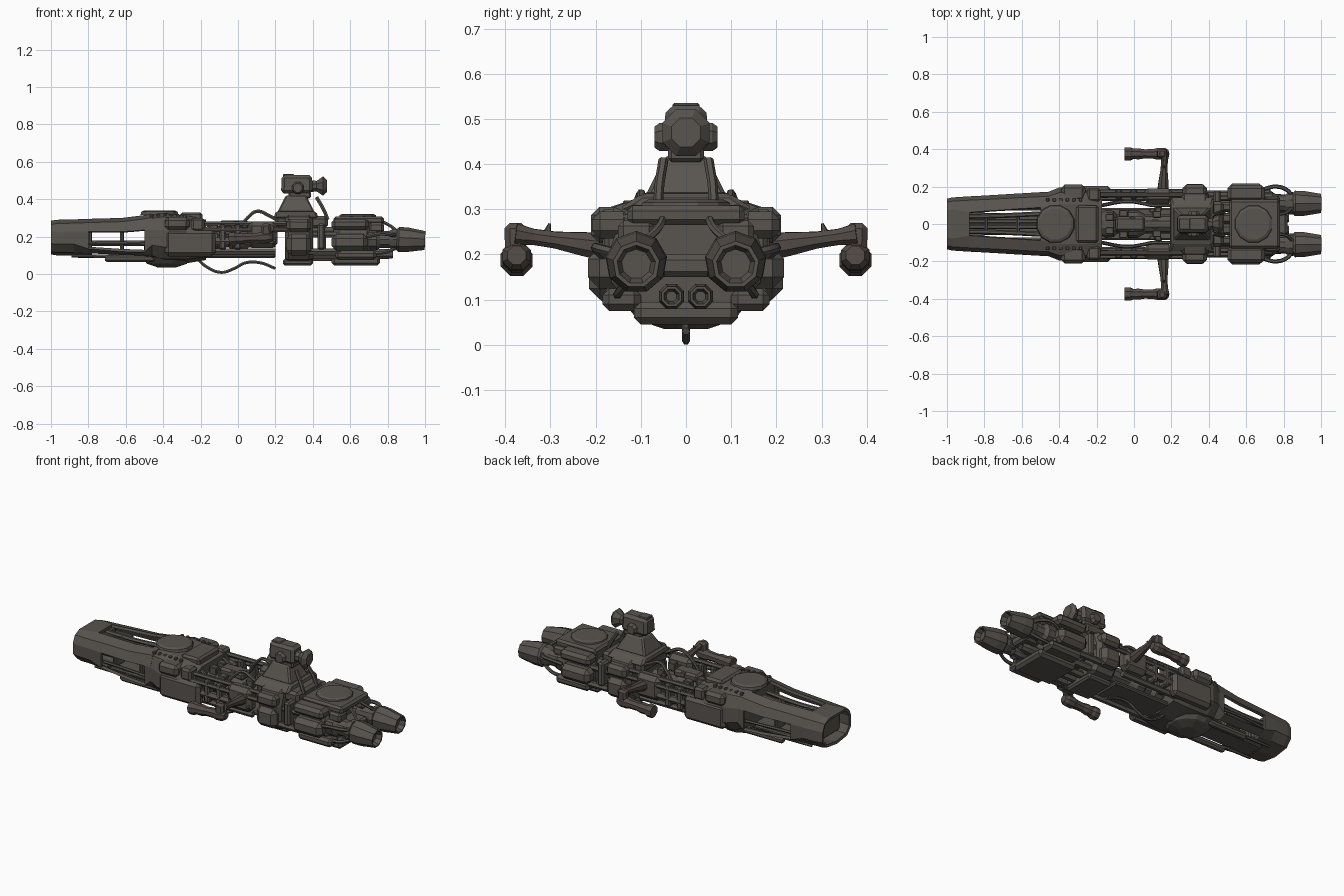
import bpy, bmesh, math, random
from mathutils import Vector

if "Cube" in bpy.data.objects:
    bpy.data.objects.remove(bpy.data.objects["Cube"])
random.seed(4)

def mat(name, c):
    m = bpy.data.materials.new(name)
    m.diffuse_color = (*c, 1)
    m.use_nodes = True
    m.node_tree.nodes["Principled BSDF"].inputs["Base Color"].default_value = m.diffuse_color
    return m
METAL = mat("dark_warm_metal", (0.098, 0.088, 0.077))
RUST = mat("dark_reddish_metal", (0.088, 0.072, 0.064))

def finish(name, bm, mirror=False, m=METAL):
    bmesh.ops.recalc_face_normals(bm, faces=bm.faces)
    me = bpy.data.meshes.new(name)
    bm.to_mesh(me); bm.free()
    me.materials.append(m)
    ob = bpy.data.objects.new(name, me)
    bpy.context.collection.objects.link(ob)
    if mirror:
        mod = ob.modifiers.new("mirror", 'MIRROR')
        mod.use_axis = (False, True, False)
        mod.use_mirror_merge = False
    return ob

def box(name, x, y, z, bevel=0.008, top=(1, 1), mirror=False, m=METAL):
    """Box from (min,max) ranges; top scales the upper face."""
    bm = bmesh.new()
    bmesh.ops.create_cube(bm, size=1)
    c = [(r[0] + r[1]) / 2 for r in (x, y, z)]
    s = [r[1] - r[0] for r in (x, y, z)]
    for v in bm.verts:
        kx, ky = top if v.co.z > 0 else (1, 1)
        v.co = (c[0] + v.co.x * s[0] * kx, c[1] + v.co.y * s[1] * ky, c[2] + v.co.z * s[2])
    if bevel:
        bmesh.ops.bevel(bm, geom=bm.edges[:], offset=min(bevel, min(s) * .3), segments=1, affect='EDGES')
    return finish(name, bm, mirror, m)

def lathe(name, origin, axis, prof, n=10, mirror=False, m=METAL):
    """Rings of (distance along axis, radius) joined into a faceted body with closed ends."""
    bm = bmesh.new()
    rot = Vector((0, 0, 1)).rotation_difference(Vector(axis)).to_matrix()
    rings = []
    for d, r in prof:
        rings.append([bm.verts.new(Vector(origin) + rot @ Vector((
            r * math.cos((i + .5) * math.tau / n), r * math.sin((i + .5) * math.tau / n), d))) for i in range(n)])
    for a, b in zip(rings, rings[1:]):
        for i in range(n):
            bm.faces.new((a[i], a[(i + 1) % n], b[(i + 1) % n], b[i]))
    bm.faces.new(rings[0]); bm.faces.new(rings[-1])
    return finish(name, bm, mirror, m)

def tube(name, pts, r, mirror=False, m=METAL, smooth=True):
    cu = bpy.data.curves.new(name, 'CURVE')
    cu.dimensions = '3D'; cu.bevel_depth = r; cu.bevel_resolution = 1
    cu.use_fill_caps = True; cu.resolution_u = 5
    if smooth:
        s = cu.splines.new('BEZIER'); s.bezier_points.add(len(pts) - 1)
        for p, co in zip(s.bezier_points, pts):
            p.co = co; p.handle_left_type = p.handle_right_type = 'AUTO'
    else:
        s = cu.splines.new('POLY'); s.points.add(len(pts) - 1)
        for p, co in zip(s.points, pts):
            p.co = (*co, 1)
    tmp = bpy.data.objects.new("tmp", cu)
    bpy.context.collection.objects.link(tmp)
    dg = bpy.context.evaluated_depsgraph_get()
    me = bpy.data.meshes.new_from_object(tmp.evaluated_get(dg))
    bpy.data.objects.remove(tmp)
    bm = bmesh.new(); bm.from_mesh(me)
    for f in bm.faces: f.smooth = False
    return finish(name, bm, mirror, m)

def loft(name, stations, skip=(), thick=0.0, caps=True):
    """Stations (x, half outline top to bottom as y,z); skip = (station, band) openings."""
    bm = bmesh.new()
    rings = []
    for x, h in stations:
        full = [(y, z) for y, z in h] + [(-y, z) for y, z in h[-2:0:-1]]
        rings.append([bm.verts.new((x, y, z)) for y, z in full])
    n, k = len(rings[0]), len(stations[0][1]) - 1
    for s in range(len(rings) - 1):
        for i in range(n):
            band = i if i < k else n - 1 - i
            if (s, band) not in skip:
                bm.faces.new((rings[s][i], rings[s][(i + 1) % n], rings[s + 1][(i + 1) % n], rings[s + 1][i]))
    if caps:
        bm.faces.new(rings[0]); bm.faces.new(rings[-1])
    ob = finish(name, bm)
    if thick:
        md = ob.modifiers.new("shell", 'SOLIDIFY'); md.thickness = thick; md.offset = -1
    return ob

def outline(w, top, bot, tw=.55, sh=.02, low=.32):
    """Chamfered half outline: half width, top z, bottom z, flat top fraction, shoulder drop, low corner."""
    h = top - bot
    return [(0, top), (w * tw, top), (w * .86, top - sh), (w, top - h * .34),
            (w, bot + h * low), (w * .72, bot + h * .08), (0, bot)]

# Nose shell with open top, side and belly slots
nose = [(-1, outline(.135, .285, .105)), (-.97, outline(.142, .29, .10)), (-.88, outline(.148, .292, .10, .42)),
        (-.8, outline(.152, .295, .095, .45, low=.2)), (-.62, outline(.163, .30, .085, .5, low=.16)),
        (-.5, outline(.17, .315, .08, .52, low=.16)), (-.46, outline(.172, .322, .075))]
loft("nose_shell", nose, {(2, 0), (3, 0), (4, 0), (3, 3), (4, 3), (3, 5), (4, 5)}, .016, False)
lathe("nose_barrel", (-.92, 0, .165), (1, 0, 0), [(0, .012), (.03, .03), (.1, .03), (.12, .016), (.46, .016)], 8)
box("nose_keel", (-.86, -.46), (-.06, .06), (.085, .105))
box("nose_bulkhead", (-.94, -.89), (-.12, .12), (.13, .26))
tube("nose_side_pipe", [(-.86, .12, .16), (-.75, .13, .165), (-.6, .14, .165), (-.48, .14, .16)], .009, True)
tube("nose_inner_pipe", [(-.9, .04, .255), (-.7, .045, .25), (-.5, .055, .26)], .013, True)
tube("nose_upper_pipe", [(-.9, .015, .245), (-.7, .015, .24), (-.5, .015, .25)], .013, True)
lathe("nose_lower_tube", (-.71, .09, .083), (1, 0, 0), [(0, .014), (.01, .02), (.25, .02), (.27, .014)], 8, True)
lathe("nose_lower_probe", (-.89, .08, .095), (1, 0, 0), [(0, .008), (.2, .01)], 6, True)
for x in (-.8, -.63):
    box("nose_rib", (x, x + .02), (-.045, .045), (.1, .255), .006)

# Fore body with belly bulge, hatch and raised plates
loft("fore_body", [(-.48, outline(.165, .31, .085)), (-.45, outline(.175, .32, .075)), (-.4, outline(.195, .325, .06)),
                   (-.26, outline(.195, .31, .06)), (-.17, outline(.18, .29, .075))])
lathe("belly_bulge", (-.38, 0, .09), (0, 0, -1), [(0, .14), (.035, .11), (.055, .05)], 12)
lathe("fore_hatch", (-.42, 0, .315), (0, 0, 1), [(0, .105), (.018, .1), (.025, .085)], 12)
box("fore_top_plate", (-.31, -.19), (-.1, .1), (.28, .33), .012)
box("fore_cheek", (-.39, -.12), (.14, .203), (.095, .235), .02, mirror=True)
box("fore_shoulder", (-.39, -.26), (.12, .21), (.235, .305), .018, mirror=True)
box("fore_rear_shoulder", (-.25, -.18), (.12, .193), (.23, .3), .012, mirror=True)
for i in range(6):
    x = -.47 + i * .035
    box("fore_vent", (x, x + .018), (.12, .14), (.3, .32), .004, mirror=True)

# Open waist: core, rails, pipes
lathe("waist_core", (-.18, 0, .19), (1, 0, 0), [(0, .06), (.03, .075), (.07, .07), (.09, .05), (.13, .05),
      (.15, .075), (.2, .075), (.24, .05), (.38, .05)], 10)
box("waist_core_top", (-.1, .06), (-.04, .04), (.24, .285), .012)
box("waist_floor", (-.18, .2), (-.085, .085), (.085, .11), .01)
for z, y, r, end in ((.27, .155, .013, .28), (.235, .175, .013, .28), (.175, .165, .022, .2), (.12, .14, .018, .2)):
    tube("waist_rail", [(-.2, y, z), (end, y, z)], r, True, smooth=False)
for x in (-.1, -.02):
    box("waist_bracket", (x, x + .035), (.13, .185), (.13, .265), .008, mirror=True)
tube("waist_hose", [(-.17, .1, .27), (-.05, .12, .2), (.05, .11, .3), (.1, .1, .335), (.17, .1, .31), (.24, .1, .27)], .01, True)
tube("belly_cable", [(-.22, 0, .085), (-.17, 0, .04), (-.09, 0, .009), (-.02, 0, .03), (.04, 0, .06),
                     (.12, 0, .06), (.2, 0, .03)], .009)
for i in range(14):
    x, y, z = random.uniform(-.15, .15), random.uniform(0, .09), random.uniform(.13, .27)
    s = random.uniform(.012, .025)
    box("waist_detail", (x - s, x + s), (y - s * .8, y + s * .8), (z - s, z + s), .004, mirror=True)

# Arms with forward pointing pods
box("arm_shoulder", (.05, .21), (.11, .19), (.14, .28), .025, mirror=True)
lathe("arm_beam", (.155, .17, .215), (.01, .21, .03), [(0, .034), (.06, .028), (.12, .02), (.17, .019), (.21, .026)], 8, True, RUST)
box("arm_elbow", (.12, .18), (.355, .4), (.19, .27), .012, (.8, 1.1), True, RUST)
lathe("arm_pod", (.185, .375, .198), (-1, 0, -.05), [(0, .022), (.02, .034), (.06, .034), (.08, .028), (.13, .026),
      (.16, .032), (.19, .03), (.205, .038), (.235, .037)], 8, True, RUST)
lathe("arm_spike", (.16, .31, .24), (0, -.3, 1), [(0, .012), (.03, .003)], 5, True, RUST)

# Middle block
loft("middle_ring", [(.25, outline(.16, .315, .065)), (.27, outline(.185, .325, .055)),
                     (.38, outline(.185, .325, .055)), (.4, outline(.16, .315, .065))])
box("middle_side_panel", (.26, .39), (.13, .215), (.1, .215), .025, mirror=True)
box("middle_shoulder", (.26, .39), (.13, .21), (.225, .295), .018, mirror=True)
box("middle_deck", (.2, .48), (-.12, .12), (.245, .31), .015)
box("middle_belly", (.24, .4), (-.1, .1), (.045, .08), .015)
for y, z, r in ((.03, .225, .03), (.09, .23, .025), (.14, .21, .016), (.16, .12, .018), (.1, .1, .022), (.03, .09, .022)):
    tube("rear_strut", [(.36, y, z), (.55, y, z)], r, True, smooth=False)
box("strut_clamp", (.425, .465), (.09, .18), (.13, .27), .01, mirror=True)
box("strut_core", (.425, .47), (-.1, .1), (.1, .25), .015)
tube("deck_antenna", [(.48, .06, .29), (.46, .06, .34), (.42, .05, .41)], .011, True)

# Turret
box("turret_base", (.19, .43), (-.15, .15), (.3, .335), .01, (.9, .65))
box("turret_neck", (.21, .41), (-.09, .09), (.33, .42), .008, (.55, .5))
box("turret_head", (.23, .4), (-.052, .052), (.43, .53), .016, (.95, .85))
box("turret_chin", (.27, .39), (-.04, .04), (.405, .44), .008)
lathe("turret_side_drum", (.32, 0, .46), (0, 1, 0), [(0, .034), (.058, .034), (.07, .025)], 8, True)
lathe("turret_rear_horn", (.39, 0, .47), (1, 0, 0), [(0, .035), (.03, .03), (.065, .056), (.085, .035)], 8)
box("turret_crest", (.24, .3), (-.03, .03), (.52, .535), .004)

# Rear body
loft("rear_body", [(.51, outline(.13, .295, .075)), (.54, outline(.165, .305, .06)),
                   (.69, outline(.165, .305, .06)), (.72, outline(.13, .29, .07))])
box("rear_side_tank", (.5, .695), (.13, .217), (.125, .215), .025, mirror=True)
box("rear_shoulder", (.5, .7), (.12, .208), (.235, .295), .018, mirror=True)
box("rear_top_plate", (.51, .78), (-.13, .13), (.265, .308), .012)
lathe("rear_hatch", (.64, 0, .3), (0, 0, 1), [(0, .105), (.015, .1), (.022, .085)], 12)
box("rear_belly_plate", (.5, .76), (-.115, .115), (.045, .095), .02)
box("rear_belly_wing", (.52, .74), (.1, .185), (.075, .125), .02, mirror=True)

# Twin main engines and small lower engines
lathe("engine_body", (.68, .11, .185), (1, 0, 0), [(0, .06), (.06, .062), (.08, .048), (.13, .048), (.15, .06), (.17, .06)], 10, True)
lathe("engine_nozzle", (.84, .11, .184), (1, 0, -.04), [(0, .05), (.02, .069), (.07, .067), (.16, .052), (.16, .043), (.13, .033)], 9, True)
lathe("small_engine", (.7, .032, .107), (1, 0, 0), [(0, .03), (.09, .03), (.13, .024), (.13, .018), (.1, .012)], 8, True)
box("engine_bridge", (.7, .82), (-.06, .06), (.15, .2), .012)
box("engine_cowl", (.7, .78), (.07, .15), (.22, .275), .012, mirror=True)
tube("engine_hose", [(.69, .185, .2), (.76, .2, .215), (.82, .18, .21), (.85, .14, .2)], .011, True)
tube("engine_low_hose", [(.7, .15, .11), (.78, .15, .115), (.85, .13, .14)], .01, True)
tube("engine_top_hose", [(.76, .05, .285), (.81, .06, .26), (.85, .09, .23)], .009, True)
